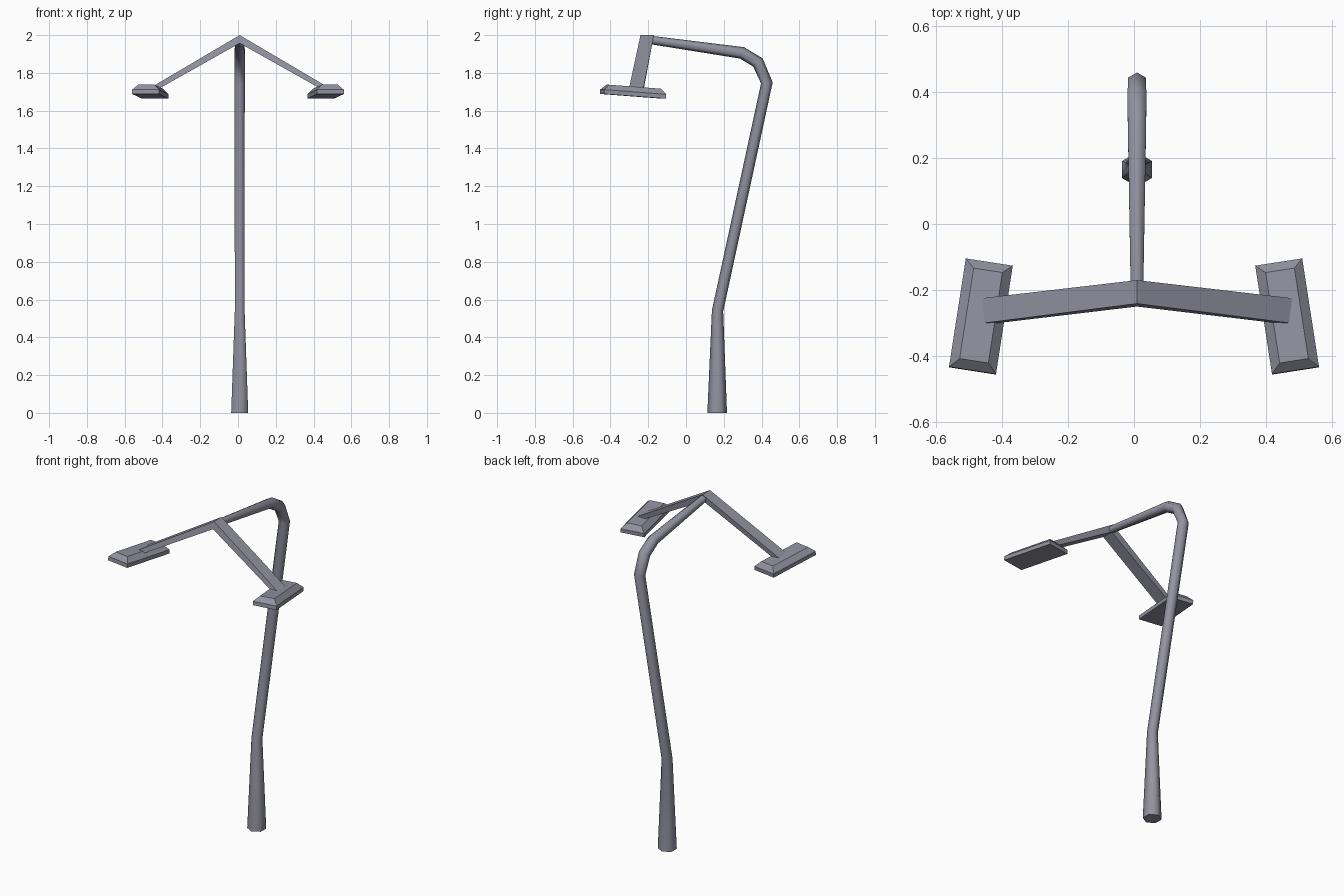
import bpy, bmesh, math
from mathutils import Vector, Matrix

if "Cube" in bpy.data.objects:
    bpy.data.objects.remove(bpy.data.objects["Cube"])

metal = bpy.data.materials.new("grey_metal")
metal.diffuse_color = (0.29, 0.29, 0.36, 1)
metal.use_nodes = True
metal.node_tree.nodes["Principled BSDF"].inputs["Base Color"].default_value = metal.diffuse_color
AXIS = 0.009  # x position of the pole and arms


def finish(bm, name):
    bmesh.ops.recalc_face_normals(bm, faces=bm.faces)
    mesh = bpy.data.meshes.new(name)
    bm.to_mesh(mesh)
    bm.free()
    mesh.materials.append(metal)
    obj = bpy.data.objects.new(name, mesh)
    bpy.context.collection.objects.link(obj)
    return obj


def loft(rings, name, smooth=False):
    """Skin a row of equal-sized rings and cap both ends."""
    bm = bmesh.new()
    loops = [[bm.verts.new(p) for p in ring] for ring in rings]
    n = len(loops[0])
    for a, b in zip(loops, loops[1:]):
        for i in range(n):
            f = bm.faces.new((a[i], a[(i + 1) % n], b[(i + 1) % n], b[i]))
            f.smooth = smooth
    bm.faces.new(loops[0])
    bm.faces.new(loops[-1])
    if smooth:  # crisp cap edges
        for e in bm.edges:
            e.smooth = all(f.smooth for f in e.link_faces)
    return finish(bm, name)


# Pole: six-sided tube swept along a bent path (y, z, radius)
path = [(0.165, 0, 0.052), (0.167, 0.54, 0.030), (0.428, 1.747, 0.031),
        (0.381, 1.855, 0.033), (0.297, 1.906, 0.032), (-0.20, 1.976, 0.022)]
pts = [Vector((AXIS, y, z)) for y, z, r in path]
rings = []
for i, p in enumerate(pts):
    back = (p - pts[i - 1]).normalized() if i else Vector((0, 0, 1))
    ahead = (pts[i + 1] - p).normalized() if i < len(pts) - 1 else back
    t = (back + ahead).normalized() if i else Vector((0, 0, 1))
    normal = Vector((0, t.z, -t.y))
    side = Vector((1, 0, 0))
    r = path[i][2]
    rings.append([p + r * (math.cos(k * math.pi / 3) * normal
                           + math.sin(k * math.pi / 3) * side) for k in range(6)])
loft(rings, "pole", smooth=True)


# Cross arms: one plank folded at the apex, ends sunk into the lamp heads
def arm_end(s):
    x = AXIS + s * 0.48
    return [(x, -0.302, 1.717), (x, -0.226, 1.717), (x, -0.229, 1.687), (x, -0.307, 1.687)]


apex = [(AXIS, -0.241, 2.0), (AXIS, -0.17, 2.0), (AXIS, -0.178, 1.957), (AXIS, -0.25, 1.957)]
loft([arm_end(-1), apex, arm_end(1)], "cross_arms")


# Lamp heads: slab with a short rim and a chamfered top
def rect(w, l, z):
    return [Vector((x * w / 2, y * l / 2, z)) for x, y in ((-1, -1), (1, -1), (1, 1), (-1, 1))]


for s, name in ((-1, "lamp_head_left"), (1, "lamp_head_right")):
    place = (Matrix.Translation((s * 0.464, -0.281, 1.676))
             @ Matrix.Rotation(s * math.radians(8.8), 4, 'Z')
             @ Matrix.Rotation(math.radians(-4.3), 4, 'X'))
    layers = [rect(0.144, 0.333, 0), rect(0.144, 0.333, 0.023), rect(0.088, 0.278, 0.051)]
    loft([[place @ p for p in layer] for layer in layers], name)
